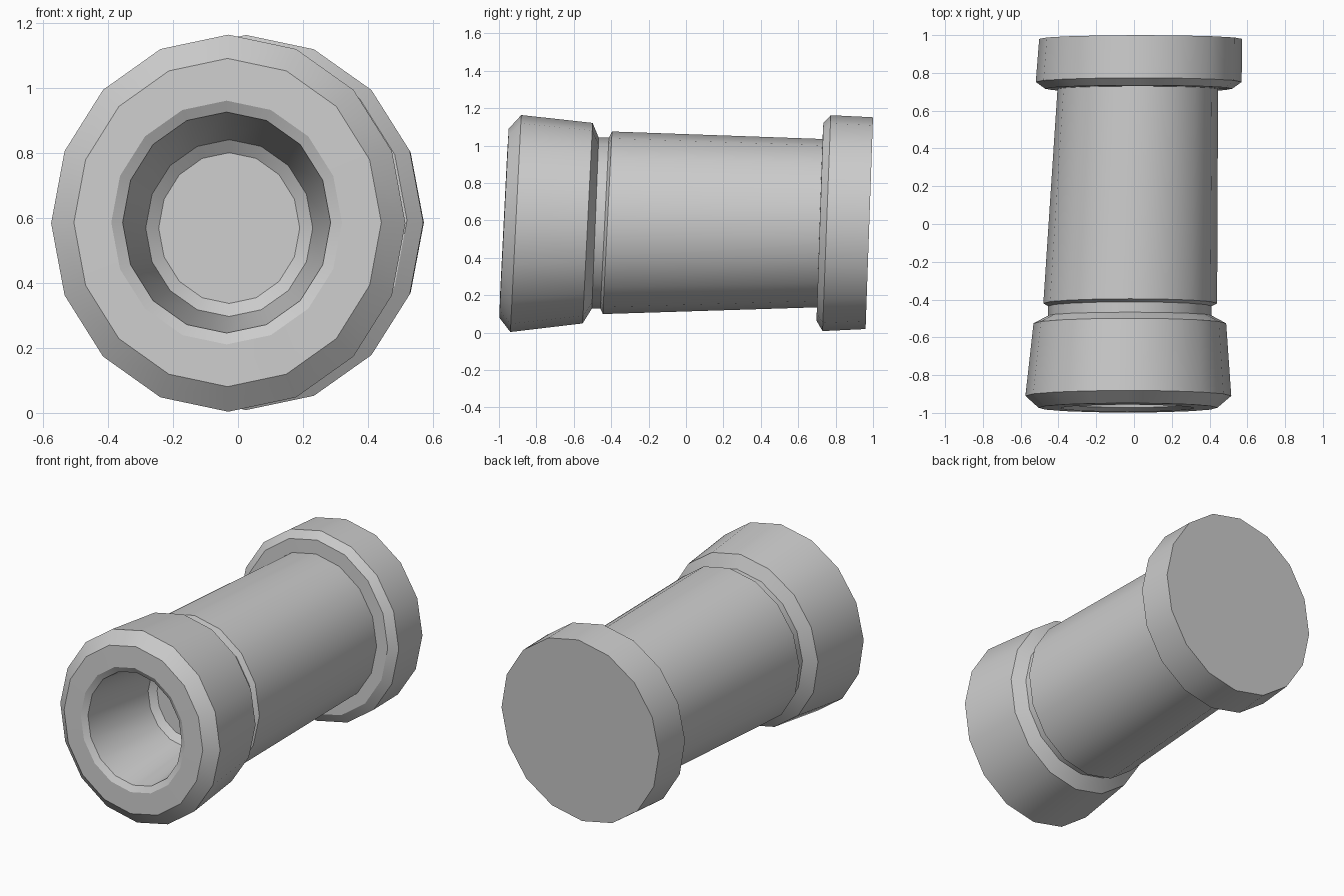
import bpy, bmesh
from math import cos, sin, tau, radians

if "Cube" in bpy.data.objects:
    bpy.data.objects.remove(bpy.data.objects["Cube"])

SIDES = 16

# Each ring: x centre, y centre, z centre, x radius, z radius, lean (y shift per unit z)
groove_front = (-0.022, -0.485, 0.585, 0.433, 0.457, 0.04)
barrel_rear = (0.02, 0.715, 0.585, 0.425, 0.45, 0.033)

front_collar = [
    (-0.027, -0.440, 0.568, 0.217, 0.232, 0.05),   # bottom of bore
    (-0.027, -0.470, 0.568, 0.257, 0.272, 0.05),
    (-0.035, -0.955, 0.585, 0.320, 0.340, 0.05),   # mouth of bore
    (-0.035, -0.975, 0.585, 0.355, 0.375, 0.05),
    (-0.032, -0.973, 0.585, 0.473, 0.505, 0.05),   # front face
    (-0.030, -0.910, 0.583, 0.545, 0.580, 0.05),
    (-0.022, -0.526, 0.585, 0.510, 0.536, 0.05),
    groove_front,
]
barrel = [
    groove_front,
    (-0.022, -0.435, 0.585, 0.433, 0.457, 0.05),
    (-0.020, -0.420, 0.587, 0.460, 0.488, 0.05),
    barrel_rear,
]
rear_cap = [
    barrel_rear,
    (0.025, 0.716, 0.592, 0.495, 0.528, 0.035),
    (0.025, 0.752, 0.585, 0.545, 0.577, 0.038),
    (0.035, 0.980, 0.585, 0.537, 0.566, 0.035),    # rear face
]


def loft(name, rings, cap_start=False, cap_end=False):
    """Skin a row of leaning elliptical rings into one object."""
    bm = bmesh.new()
    loops = []
    for cx, cy, cz, rx, rz, lean in rings:
        loop = []
        for i in range(SIDES):
            a = tau * i / SIDES
            dz = rz * sin(a)
            loop.append(bm.verts.new((cx + rx * cos(a), cy + lean * dz, cz + dz)))
        loops.append(loop)
    for a, b in zip(loops, loops[1:]):
        for i in range(SIDES):
            j = (i + 1) % SIDES
            bm.faces.new((a[i], b[i], b[j], a[j]))
    if cap_start:
        bm.faces.new(loops[0])
    if cap_end:
        bm.faces.new(loops[-1][::-1])
    mesh = bpy.data.meshes.new(name)
    # winding above faces outward when y increases along the ring list
    bm.normal_update()
    bm.to_mesh(mesh)
    bm.free()
    obj = bpy.data.objects.new(name, mesh)
    bpy.context.collection.objects.link(obj)
    return obj


# The collar runs forward out of its bore and back over the outside
parts = [
    loft("front_collar", front_collar[::-1], cap_end=True),
    loft("barrel", barrel),
    loft("rear_cap", rear_cap, cap_end=True),
]

# Collar order is reversed, so its outer skin starts at the groove: make all normals face out
for obj in parts:
    bm = bmesh.new()
    bm.from_mesh(obj.data)
    outer = max(bm.faces, key=lambda f: f.calc_center_median().x)
    if outer.normal.x < 0:
        bmesh.ops.reverse_faces(bm, faces=bm.faces[:])
    bm.to_mesh(obj.data)
    bm.free()

# Smooth round sides, crisp rims
bpy.ops.object.select_all(action='DESELECT')
for obj in parts:
    obj.select_set(True)
bpy.context.view_layer.objects.active = parts[0]
bpy.ops.object.shade_smooth_by_angle(angle=radians(30))
